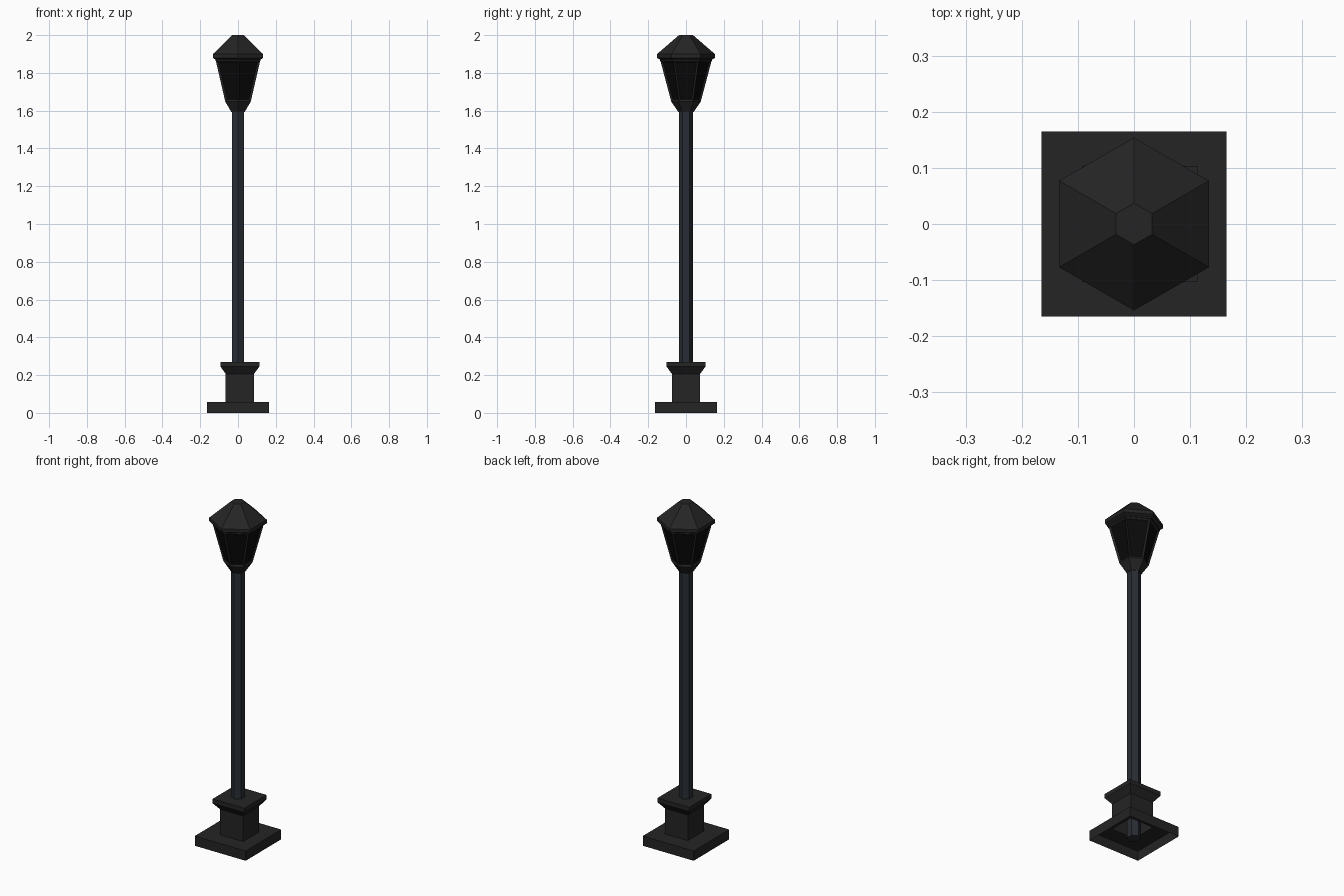
import bpy, bmesh, math

if "Cube" in bpy.data.objects:
    bpy.data.objects.remove(bpy.data.objects["Cube"])

def material(name, rgb):
    m = bpy.data.materials.new(name)
    m.diffuse_color = (*rgb, 1)
    m.use_nodes = True
    m.node_tree.nodes["Principled BSDF"].inputs["Base Color"].default_value = m.diffuse_color
    return m

iron = material("iron", (0.018, 0.018, 0.018))
steel = material("steel", (0.022, 0.027, 0.035))
glass = material("glass", (0.003, 0.003, 0.003))

def prism(name, sides, rings, mats, cap_bottom=True, cap_top=True, panel_band=None):
    """Stack of (radius, z, x offset) rings; flat faces; optional recessed panels in one band."""
    bm = bmesh.new()
    phase = math.pi / 4 if sides == 4 else math.pi / 2
    loops = []
    for r, z, ox in rings:
        loops.append([bm.verts.new((ox + r * math.cos(phase + i * math.tau / sides),
                                    r * math.sin(phase + i * math.tau / sides), z))
                      for i in range(sides)])
    panels = []
    for b, (lo, hi) in enumerate(zip(loops, loops[1:])):
        for i in range(sides):
            j = (i + 1) % sides
            f = bm.faces.new((lo[i], lo[j], hi[j], hi[i]))
            if b == panel_band:
                panels.append(f)
    if cap_bottom:
        bm.faces.new(loops[0][::-1])
    if cap_top:
        bm.faces.new(loops[-1])
    bm.normal_update()
    if panels:
        bmesh.ops.inset_individual(bm, faces=panels, thickness=0.010, depth=-0.007,
                                   use_even_offset=True)
        for f in panels:
            f.material_index = 1
    me = bpy.data.meshes.new(name)
    bm.to_mesh(me)
    bm.free()
    for m in mats:
        me.materials.append(m)
    ob = bpy.data.objects.new(name, me)
    bpy.context.collection.objects.link(ob)
    return ob

# Hollow square base: plinth, pedestal and flared cap, open underneath
s = math.sqrt(2)
prism("base", 4, [(0.165 * s, 0.0, 0), (0.165 * s, 0.057, 0),
                  (0.075 * s, 0.057, 0.01), (0.075 * s, 0.207, 0.01),
                  (0.103 * s, 0.245, 0.01), (0.103 * s, 0.27, 0.01)],
      [iron], cap_bottom=False)

# Hexagonal post
prism("post", 6, [(0.037, 0.0, 0), (0.037, 1.60, 0)], [steel])

# Lantern body with six recessed panes
prism("lantern", 6, [(0.040, 1.592, 0), (0.078, 1.648, 0), (0.135, 1.862, 0)],
      [iron, glass], panel_band=1)

# Hexagonal roof with eave
prism("roof", 6, [(0.137, 1.862, 0), (0.137, 1.870, 0), (0.154, 1.879, 0),
                  (0.154, 1.899, 0), (0.037, 2.0, 0)], [iron])
